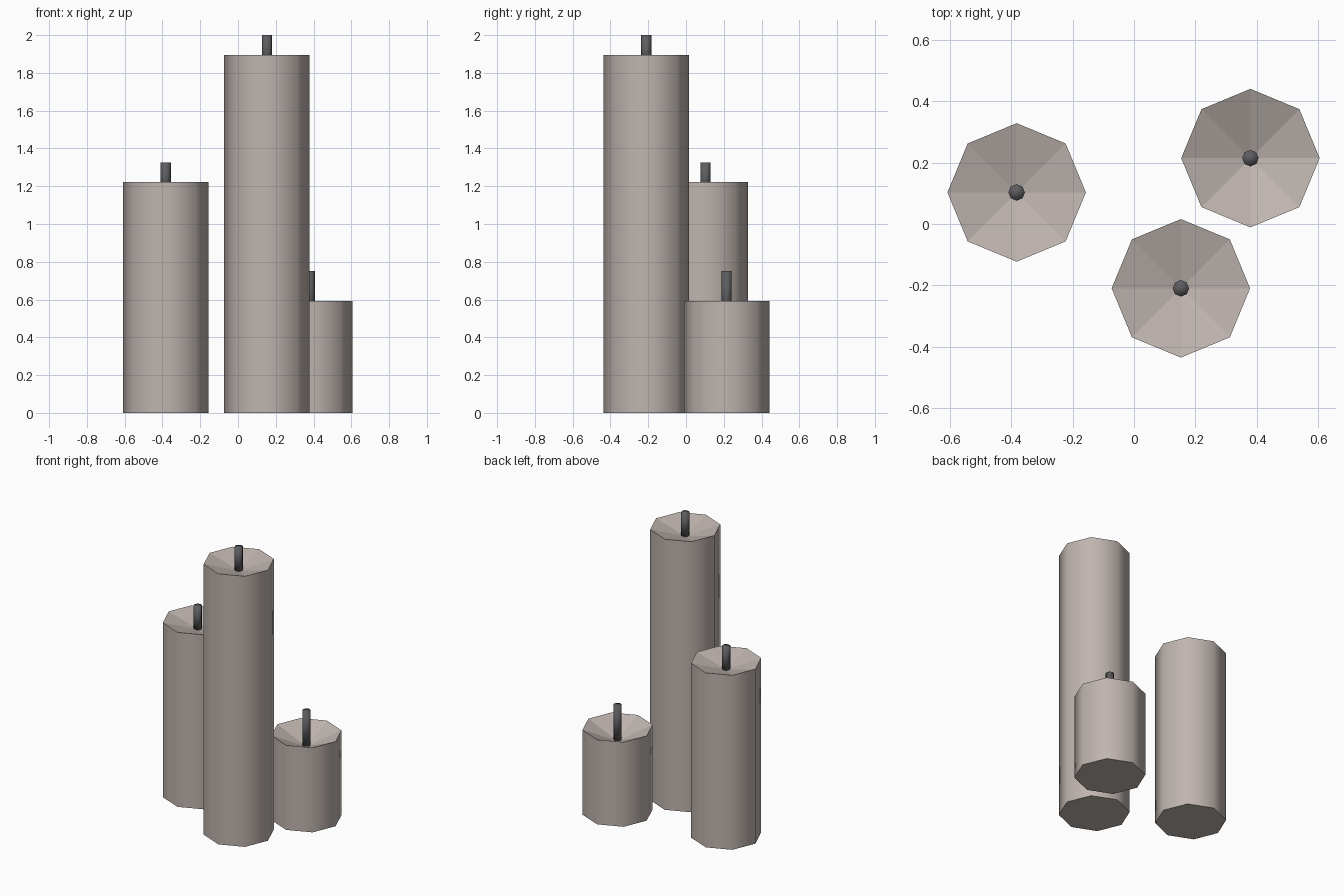
import bpy, bmesh, math

if "Cube" in bpy.data.objects:
    bpy.data.objects.remove(bpy.data.objects["Cube"])

SIDES = 8


def material(name, color):
    m = bpy.data.materials.new(name)
    m.diffuse_color = (*color, 1.0)
    m.use_nodes = True
    m.node_tree.nodes["Principled BSDF"].inputs["Base Color"].default_value = m.diffuse_color
    return m


wax = material("warm grey wax", (0.52, 0.46, 0.43))
wick_grey = material("dark wick grey", (0.11, 0.11, 0.118))


def lathe(name, location, profile, mat, smooth):
    """Eight-sided part from (radius, z) points; radius 0 closes to a point.
    smooth(face) picks the faces with smooth shading."""
    bm = bmesh.new()
    rings = []
    for r, z in profile:
        if r == 0:
            rings.append([bm.verts.new((0, 0, z))] * SIDES)
        else:
            rings.append([bm.verts.new((r * math.cos(math.tau * i / SIDES),
                                        r * math.sin(math.tau * i / SIDES), z))
                          for i in range(SIDES)])
    for low, high in zip(rings, rings[1:]):
        for i in range(SIDES):
            j = (i + 1) % SIDES
            corners = [low[i], low[j], high[j], high[i]]
            bm.faces.new(list(dict.fromkeys(corners)))
    # flat caps on open ends
    if profile[0][0]:
        bm.faces.new(rings[0][::-1])
    if profile[-1][0]:
        bm.faces.new(rings[-1])
    bmesh.ops.recalc_face_normals(bm, faces=bm.faces)
    for f in bm.faces:
        f.smooth = smooth(f)
    # rims stay crisp where smooth and flat faces meet
    for e in bm.edges:
        e.smooth = all(f.smooth for f in e.link_faces)
    mesh = bpy.data.meshes.new(name)
    bm.to_mesh(mesh)
    bm.free()
    mesh.materials.append(mat)
    obj = bpy.data.objects.new(name, mesh)
    obj.location = location
    bpy.context.collection.objects.link(obj)
    return obj


# name, x, y, rim height, wick top, depth of the hollow
candles = [
    ("tall", 0.153, -0.21, 1.895, 2.0, 0.065),
    ("medium", -0.383, 0.103, 1.222, 1.325, 0.065),
    ("short", 0.38, 0.215, 0.593, 0.752, 0.095),
]

for name, x, y, rim, top, depth in candles:
    # wax body with a hollow, faceted top
    lathe(f"{name}_candle", (x, y, 0),
          [(0.226, 0), (0.226, rim), (0, rim - depth)], wax,
          lambda f: abs(f.normal.z) < 0.1)
    # wick standing in the hollow
    lathe(f"{name}_wick", (x, y, 0),
          [(0.027, rim - depth), (0.027, top)], wick_grey,
          lambda f: True)
